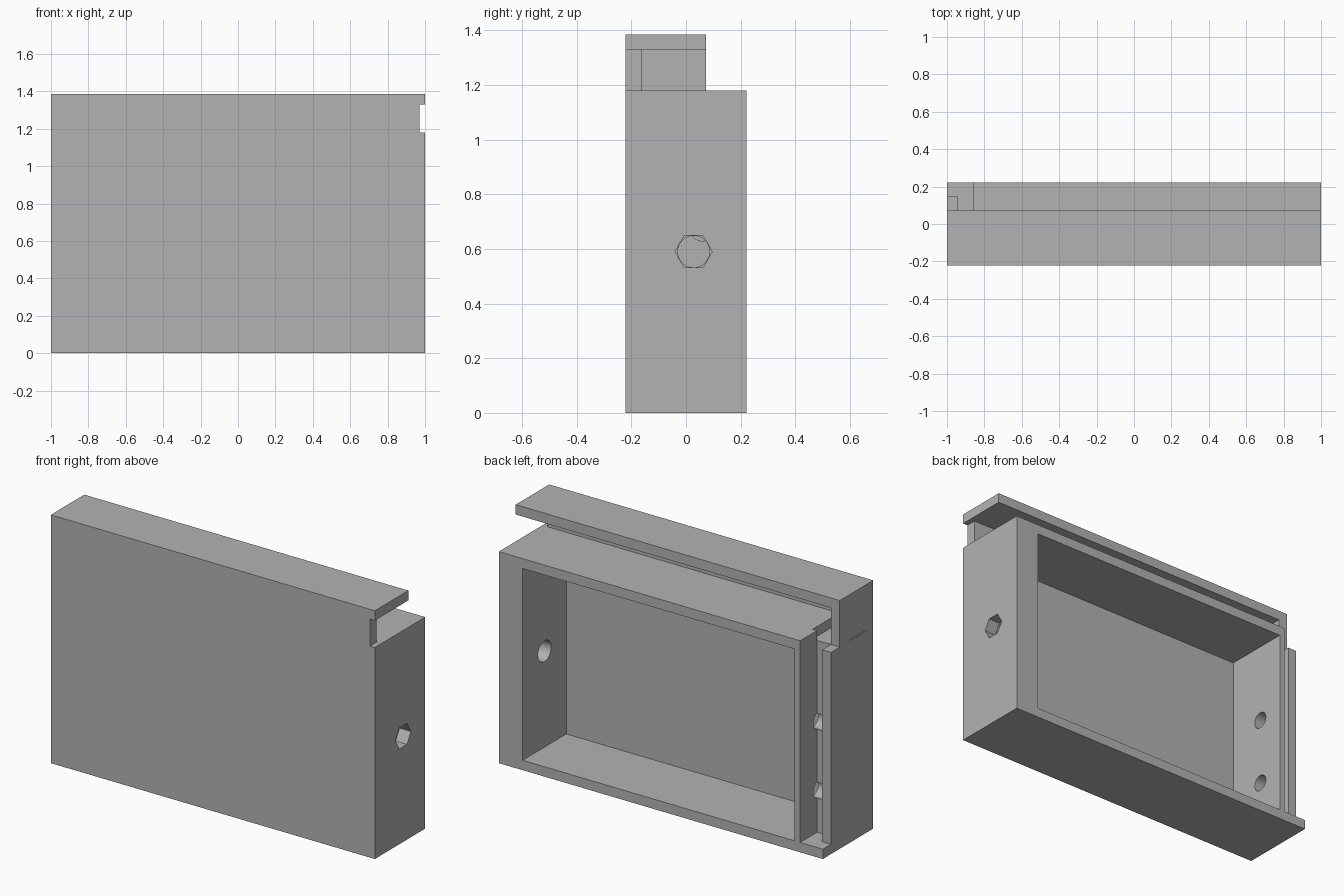
import bpy
import math

cube = bpy.data.objects.get("Cube")
if cube:
    bpy.data.objects.remove(cube, do_unlink=True)

# Main dimensions
W, D, H = 1.0, 0.222, 1.385       # half width, half depth, full height
FRONT = -0.163                    # inner side of the front plate
RAIL = 0.073                      # rear edge of the top rail
DECK, SHELF, BASE = 1.18, 1.125, 0.055
END = -0.945                      # inner side of the end wall
OUT = 1.5                         # beyond the model

grey = bpy.data.materials.new("plain grey")
grey.use_nodes = True
colour = (0.45, 0.45, 0.45, 1)
grey.diffuse_color = colour
grey.node_tree.nodes["Principled BSDF"].inputs["Base Color"].default_value = colour


def box(name, x, y, z):
    """Box spanning three (low, high) ranges."""
    bpy.ops.mesh.primitive_cube_add(size=1)
    ob = bpy.context.object
    ob.name = name
    ob.location = [(a + b) / 2 for a, b in (x, y, z)]
    ob.scale = [b - a for a, b in (x, y, z)]
    bpy.ops.object.transform_apply(location=True, rotation=True, scale=True)
    return ob


def bore(name, x, y, z, radius, sides):
    """Prism along x; a hexagon gets flats at top and bottom."""
    bpy.ops.mesh.primitive_cylinder_add(
        vertices=sides, radius=radius, depth=x[1] - x[0],
        location=((x[0] + x[1]) / 2, y, z), rotation=(0, math.pi / 2, 0))
    ob = bpy.context.object
    ob.name = name
    # primitive starts with a corner on its local y axis, which stays along y
    bpy.ops.object.transform_apply(location=True, rotation=True, scale=True)
    return ob


def carve(target, cutter):
    cutter.hide_render = True
    mod = target.modifiers.new(cutter.name, "BOOLEAN")
    mod.operation = "DIFFERENCE"
    mod.solver = "EXACT"
    mod.object = cutter
    bpy.context.view_layer.objects.active = target
    bpy.ops.object.modifier_apply(modifier=mod.name)
    bpy.data.objects.remove(cutter, do_unlink=True)


housing = box("housing", (-W, W), (-D, D), (0, H))

cuts = [
    # step behind the top rail
    ("rear_step", (-OUT, OUT), (RAIL, OUT), (DECK, OUT)),
    # long groove under the top rail, and the short end of its front web
    ("rail_groove", (END, OUT), (FRONT, OUT), (DECK, 1.33)),
    ("web_end", (0.97, OUT), (-OUT, OUT), (DECK, 1.33)),
    # dropped corner at the closed end of the groove
    ("groove_corner", (END, -0.832), (FRONT, RAIL), (SHELF, 1.25)),
    # upright channel beside the tray, with its lower end wall
    ("side_channel", (END, -0.86), (RAIL, OUT), (BASE, OUT)),
    ("end_wall_recess", (-OUT, END), (0.15, OUT), (BASE, OUT)),
    ("end_wall_top", (-OUT, END), (RAIL, OUT), (SHELF, OUT)),
    # open tray at the back
    ("tray", (-0.826, 0.853), (FRONT, OUT), (BASE, SHELF)),
    # thin slit in the end wall
    ("end_slit", (-OUT, -0.985), (FRONT, -0.015), (SHELF, 1.131)),
]
for cut in cuts:
    carve(housing, box(*cut))

# Hexagonal pocket with a round hole through the thick side
carve(housing, bore("hex_pocket", (0.93, 1.1), 0.028, 0.59, 0.068, 6))
carve(housing, bore("round_hole", (0.8, 0.95), 0.028, 0.59, 0.058, 32))

# Two round holes from the tray into the side channel
for height in (0.29, 0.675):
    carve(housing, bore("channel_hole", (END, -0.8), 0.06, height, 0.046, 32))

housing.data.materials.clear()
housing.data.materials.append(grey)
bpy.ops.object.select_all(action="DESELECT")
housing.select_set(True)
bpy.context.view_layer.objects.active = housing
bpy.ops.object.shade_smooth_by_angle(angle=math.radians(25))
